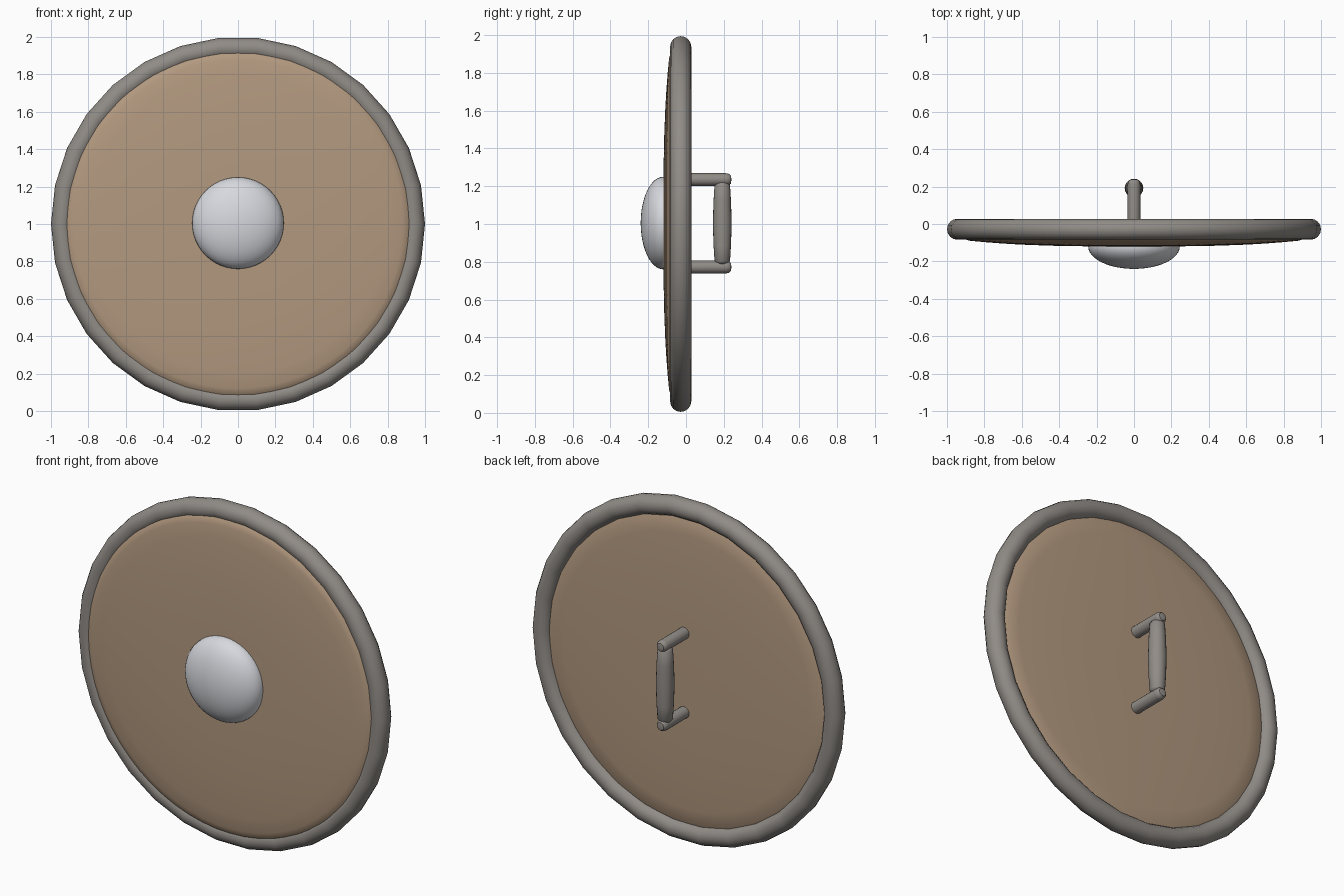
import bpy, bmesh, math
from mathutils import Matrix, Vector

if "Cube" in bpy.data.objects:
    bpy.data.objects.remove(bpy.data.objects["Cube"])


def material(name, rgb):
    m = bpy.data.materials.new(name)
    m.diffuse_color = (*rgb, 1)
    m.use_nodes = True
    m.node_tree.nodes["Principled BSDF"].inputs["Base Color"].default_value = m.diffuse_color
    return m


WOOD = material("tan wood", (0.45, 0.32, 0.215))
IRON = material("dark iron", (0.28, 0.26, 0.24))
STEEL = material("pale steel", (0.68, 0.69, 0.73))


def lathe(name, profile, steps, mat, start, axis, angle=40):
    """Spin (radius, height) points around an axis beginning at start."""
    bm = bmesh.new()
    verts = [bm.verts.new((r, 0, h)) for r, h in profile]
    edges = [bm.edges.new(p) for p in zip(verts, verts[1:])]
    bmesh.ops.spin(bm, geom=verts + edges, cent=(0, 0, 0), axis=(0, 0, 1),
                   angle=math.tau, steps=steps)
    bmesh.ops.remove_doubles(bm, verts=bm.verts, dist=1e-5)
    turn = Vector((0, 0, 1)).rotation_difference(Vector(axis)).to_matrix().to_4x4()
    bmesh.ops.transform(bm, matrix=Matrix.Translation(start) @ turn, verts=bm.verts)
    bmesh.ops.recalc_face_normals(bm, faces=bm.faces)
    me = bpy.data.meshes.new(name)
    bm.to_mesh(me)
    bm.free()
    me.materials.append(mat)
    ob = bpy.data.objects.new(name, me)
    bpy.context.collection.objects.link(ob)
    bpy.context.view_layer.objects.active = ob
    ob.select_set(True)
    bpy.ops.object.shade_smooth_by_angle(angle=math.radians(angle))
    ob.select_set(False)
    return ob


FRONT, BACK, UP = (0, -1, 0), (0, 1, 0), (0, 0, 1)

# Shallow domed board, gently bulging on the back as well
radii = [0, 0.15, 0.3, 0.45, 0.6, 0.7, 0.8, 0.88]
front = [(r, 0.12 - 0.045 * r ** 3) for r in radii] + [(0.91, 0.08), (0.94, 0.05)]
back = [(0.94, 0.03), (0.9, 0.015)] + [(r, -0.02 + 0.035 * r ** 3) for r in reversed(radii)]
lathe("board", front + back, 64, WOOD, (0, 0, 1), FRONT)

# Round metal rim made of straight lengths
tube = [(0.944 + 0.056 * math.cos(math.tau * i / 16),
         0.028 + 0.056 * math.sin(math.tau * i / 16)) for i in range(17)]
lathe("rim", tube, 30, IRON, (0, 0, 1), FRONT)

# Central boss
dome = [(0.245 * math.cos(a), 0.12 * math.sin(a))
        for a in (math.pi / 2 * i / 12 for i in range(-12, 13))]
lathe("boss", dome, 48, STEEL, (0, -0.12, 1.005), FRONT)

# Handle posts with rounded ends
post = [(0, 0), (0.034, 0), (0.034, 0.21), (0.031, 0.226), (0.022, 0.237), (0, 0.241)]
for label, z in (("upper", 1.235), ("lower", 0.772)):
    lathe(label + "_handle_post", post, 20, IRON, (0, 0, z), BACK)

# Hand grip, swelling at the middle
grip = [(0, 0), (0.03, 0.004), (0.041, 0.018), (0.046, 0.1), (0.05, 0.22),
        (0.046, 0.34), (0.041, 0.422), (0.03, 0.436), (0, 0.44)]
lathe("hand_grip", grip, 20, IRON, (0, 0.192, 0.785), UP, 50)
